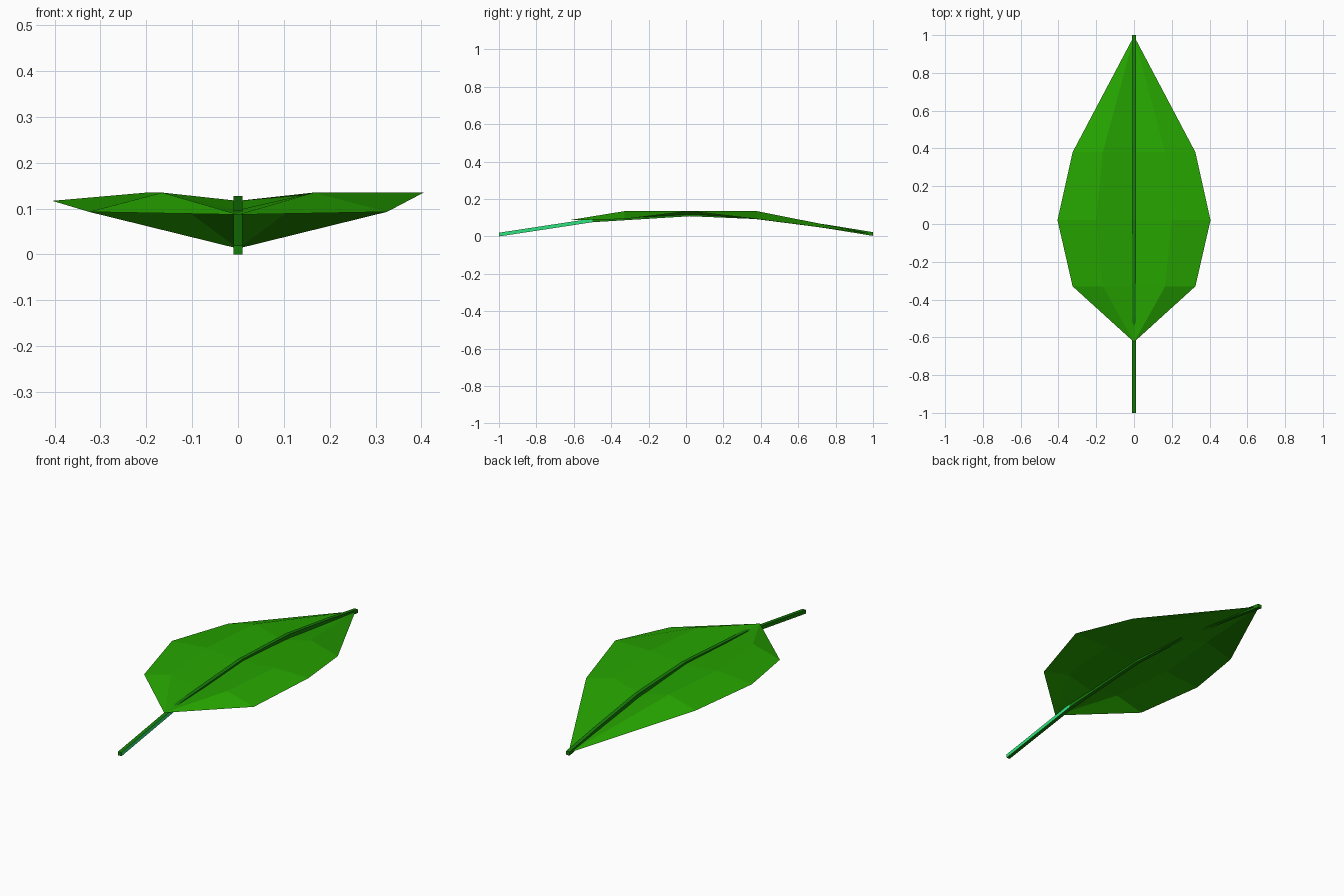
import bpy, bmesh

if "Cube" in bpy.data.objects:
    bpy.data.objects.remove(bpy.data.objects["Cube"])


def material(name, rgb):
    m = bpy.data.materials.new(name)
    m.diffuse_color = (*rgb, 1)
    m.use_nodes = True
    m.node_tree.nodes["Principled BSDF"].inputs["Base Color"].default_value = m.diffuse_color
    return m


leaf_green = material("leaf green", (0.019, 0.37, 0.0))
stem_green = material("stem green", (0.008, 0.21, 0.002))
teal = material("bright teal", (0.03, 0.76, 0.21))


def make_object(name, bm, mats):
    me = bpy.data.meshes.new(name)
    bm.to_mesh(me)
    bm.free()
    for m in mats:
        me.materials.append(m)
    ob = bpy.data.objects.new(name, me)
    bpy.context.collection.objects.link(ob)
    return ob


# Leaf blade: one thin sheet, rows of five points between base and tip
# row: y, half width, inner fold x, centre z, fold z, left edge z, right edge z
rows = [(-0.33, 0.325, 0.165, 0.097, 0.135, 0.093, 0.093),
        (0.02, 0.405, 0.20, 0.117, 0.135, 0.117, 0.135),
        (0.38, 0.325, 0.165, 0.092, 0.135, 0.093, 0.093)]
bm = bmesh.new()
base = bm.verts.new((0, -0.625, 0.087))
tip = bm.verts.new((0, 0.995, 0.013))
grid = []
for y, w, f, zc, zf, zl, zr in rows:
    grid.append([bm.verts.new(p) for p in
                 ((-w, y, zl), (-f, y, zf), (0, y, zc), (f, y, zf), (w, y, zr))])
for i in range(4):
    bm.faces.new((base, grid[0][i + 1], grid[0][i]))
    for a, b in zip(grid, grid[1:]):
        bm.faces.new((a[i], a[i + 1], b[i + 1], b[i]))
    bm.faces.new((grid[-1][i], grid[-1][i + 1], tip))
make_object("leaf_blade", bm, [leaf_green])

# Stem and midrib: square bar swept along the arched centre line
path = [(-1, 0.01), (-0.5, 0.086), (0.02, 0.118), (0.42, 0.101), (0.76, 0.052), (1, 0.013)]
r = 0.01
bm = bmesh.new()
rings = [[bm.verts.new((x, y, z + dz)) for x, dz in ((-r, -r), (r, -r), (r, r), (-r, r))]
         for y, z in path]
bm.faces.new(rings[0])
bm.faces.new(rings[-1][::-1])
for a, b in zip(rings, rings[1:]):
    for i in range(4):
        j = (i + 1) % 4
        bm.faces.new((a[i], b[i], b[j], a[j]))
bmesh.ops.recalc_face_normals(bm, faces=bm.faces)
# The right side of the bare stem is teal
for f in bm.faces:
    if f.normal.x > 0.9 and f.calc_center_median().y < -0.5:
        f.material_index = 1
make_object("stem", bm, [stem_green, teal])
